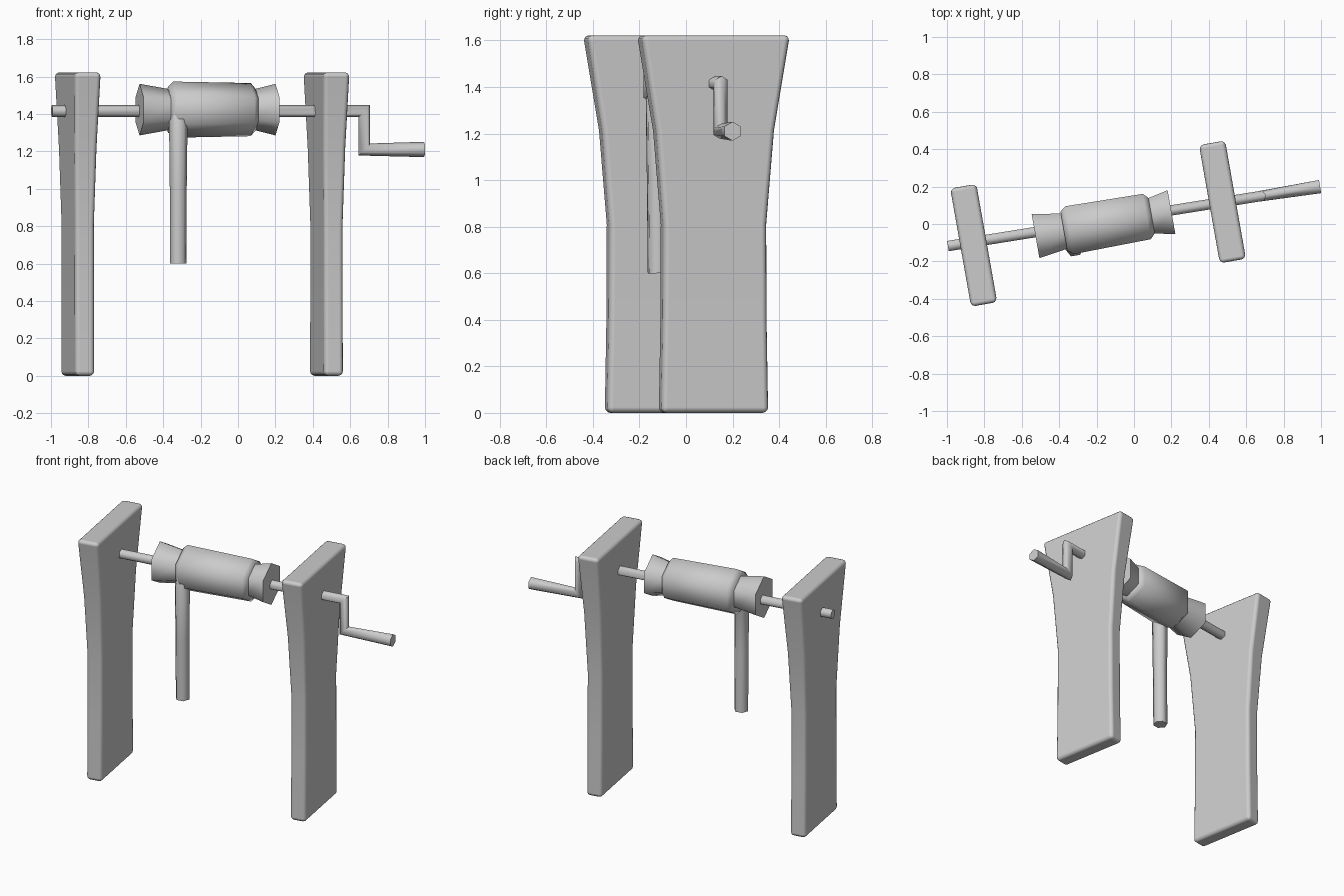
import bpy, bmesh
from math import radians, cos, sin, pi, atan2, hypot
from mathutils import Matrix, Vector

if "Cube" in bpy.data.objects:
    bpy.data.objects.remove(bpy.data.objects["Cube"])


def finish(name, bm, loc, angle, sharp=None):
    bmesh.ops.recalc_face_normals(bm, faces=bm.faces)
    me = bpy.data.meshes.new(name)
    bm.to_mesh(me)
    bm.free()
    me.shade_smooth()
    if sharp:
        me.set_sharp_from_angle(angle=radians(sharp))
    ob = bpy.data.objects.new(name, me)
    ob.matrix_world = Matrix.Translation(loc) @ Matrix.Rotation(angle, 4, 'Z')
    bpy.context.collection.objects.link(ob)
    return ob


def loft(bm, rings):
    n = len(rings[0])
    for a, b in zip(rings, rings[1:]):
        for i in range(n):
            j = (i + 1) % n
            bm.faces.new((a[i], a[j], b[j], b[i]))
    bm.faces.new(rings[0])
    bm.faces.new(rings[-1][::-1])


def hex_sweep(name, path, loc, angle, phase=0.0):
    """Six-sided tube along (u, z, radius) points with mitred corners."""
    bm = bmesh.new()
    rings = []
    for i, (u, z, r) in enumerate(path):
        p = Vector((u, z))
        dirs = []
        if i > 0:
            dirs.append((p - Vector(path[i - 1][:2])).normalized())
        if i < len(path) - 1:
            dirs.append((Vector(path[i + 1][:2]) - p).normalized())
        t = sum(dirs, Vector((0, 0))).normalized()
        n = Vector((-t.y, t.x)) / t.dot(dirs[0])
        ring = []
        for k in range(6):
            a = phase + k * pi / 3
            q = p + n * r * cos(a)
            ring.append(bm.verts.new((q.x, r * sin(a), q.y)))
        rings.append(ring)
    loft(bm, rings)
    return finish(name, bm, loc, angle, 61)


TURN = radians(10)

# Flared side posts: (z, width, thickness)
POST = [(0, .467, .104), (.405, .453, .104), (.81, .45, .104),
        (1.215, .515, .121), (1.622, .649, .143)]
for name, loc in (("left_post", (-.857, -.114, 0)), ("right_post", (.473, .118, 0))):
    bm = bmesh.new()
    loft(bm, [[bm.verts.new((sx * t / 2, sy * w / 2, z))
               for sx, sy in ((-1, -1), (1, -1), (1, 1), (-1, 1))]
              for z, w, t in POST])
    post = finish(name, bm, loc, TURN)
    bev = post.modifiers.new("rounded_edges", 'BEVEL')
    bev.width = .024
    bev.segments = 3
    bev.limit_method = 'ANGLE'
    bev.angle_limit = radians(40)
    bev.harden_normals = True

# Shaft with cranked handle, one bent rod
L = hypot(1.99, .318)
k = L / 1.99
hex_sweep("shaft_and_crank",
          [(0, 1.415, .032), (1.67 * k, 1.415, .032),
           (1.67 * k, 1.21, .032), (L, 1.21, .041)],
          (-.995, -.118, 0), atan2(.318, 1.99))

# Drum with flared collars
DRUM = (-.163, -.001, 1.423)
hex_sweep("drum", [(-.215, 0, .122), (-.185, 0, .15), (.235, 0, .142), (.262, 0, .11)],
          DRUM, TURN)
hex_sweep("left_collar", [(-.369, 0, .138), (-.195, 0, .107)], DRUM, TURN)
hex_sweep("right_collar", [(.245, 0, .107), (.369, 0, .138)], DRUM, TURN)

# Hanging rope leaving the front of the drum
hex_sweep("rope", [(0, .6, .045), (-.003, 1.0, .046), (-.004, 1.34, .05), (.04, 1.45, .05)],
          (-.32, -.122, 0), TURN + pi / 2, pi / 6)
